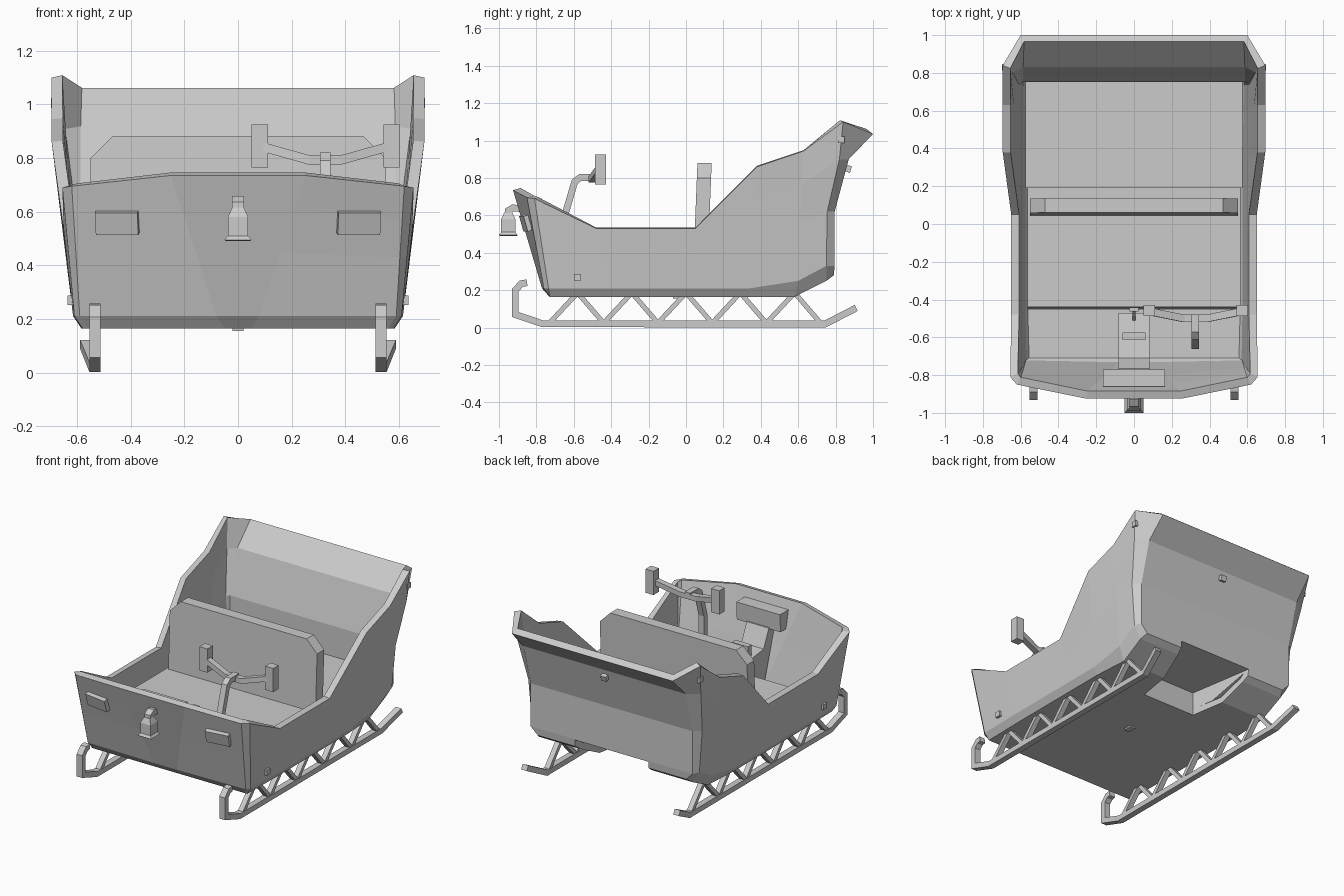
import bpy, bmesh
from mathutils import Vector as V

if "Cube" in bpy.data.objects:
    bpy.data.objects.remove(bpy.data.objects["Cube"])


def finish(name, bm):
    bmesh.ops.recalc_face_normals(bm, faces=bm.faces[:])
    me = bpy.data.meshes.new(name)
    bm.to_mesh(me)
    bm.free()
    ob = bpy.data.objects.new(name, me)
    bpy.context.collection.objects.link(ob)
    return ob


def loft(name, rings):
    """Skin closed rings of equal length and cap both ends."""
    bm = bmesh.new()
    vs = [[bm.verts.new(p) for p in r] for r in rings]
    n = len(vs[0])
    for a, b in zip(vs, vs[1:]):
        for i in range(n):
            bm.faces.new((a[i], a[(i + 1) % n], b[(i + 1) % n], b[i]))
    bm.faces.new(vs[0])
    bm.faces.new(vs[-1])
    return finish(name, bm)


def prism(name, outline, a, b):
    """Extrude a (y, z) outline along x."""
    return loft(name, [[(t, y, z) for y, z in outline] for t in (a, b)])


def box(name, centre, size, rot=(0, 0, 0)):
    bm = bmesh.new()
    bmesh.ops.create_cube(bm, size=1)
    bmesh.ops.scale(bm, vec=size, verts=bm.verts)
    ob = finish(name, bm)
    ob.location, ob.rotation_euler = centre, rot
    return ob


def bar(name, pts, width, thick, side=(1, 0, 0)):
    """Rectangular bar along a path with mitred bends."""
    pts, side, rings = [V(p) for p in pts], V(side), []
    for i, p in enumerate(pts):
        d0 = (p - pts[max(i - 1, 0)]).normalized()
        d1 = (pts[min(i + 1, len(pts) - 1)] - p).normalized()
        t = (d0 + d1).normalized()
        n = side.cross(t).normalized()
        k = 1 / max(0.5, t.dot(d1 if d1.length else d0))
        w, h = side * width / 2, n * thick / 2 * k
        rings.append([p + w + h, p - w + h, p - w - h, p + w - h])
    return loft(name, rings)


# Hull: columns from front to back, each a chine point and a rim point
cols = [((.08, -.77, .21), (.25, -.925, .735)),
        ((.59, -.76, .21), (.62, -.85, .695)),
        ((.61, -.735, .21), (.655, -.81, .69)),
        ((.615, -.44, .21), (.65, -.48, .53)),
        ((.615, .05, .21), (.65, .05, .53)),
        ((.615, .34, .21), (.695, .38, .86)),
        ((.62, .60, .25), (.695, .63, .945)),
        ((.625, .75, .33), (.695, .84, 1.10)),
        ((.605, .795, .33), (.60, 1.0, 1.035))]
rear_folds = {7: ((.65, .755, .62), (.685, .82, .90)),
              8: ((.605, .795, .62), (.605, .87, .90))}
floor_yz = [(-.73, .165)] * 3 + [(-.44, .165), (.05, .165), (.34, .165),
                                 (.58, .165), (.75, .25), (.79, .28)]
bm = bmesh.new()
sides = []
for s in (1, -1):
    grid = []
    for i, (c, r) in enumerate(cols):
        c, r = V(c), V(r)
        mid = rear_folds.get(i, (c.lerp(r, .45), c.lerp(r, .75)))
        fl = (c.x - (.05 if i > 5 else .03), *floor_yz[i])
        grid.append([bm.verts.new((p[0] * s, p[1], p[2])) for p in (fl, c, *mid, r)])
    for a, b in zip(grid, grid[1:]):
        for k in range(4):
            bm.faces.new((a[k], b[k], b[k + 1], a[k + 1]))
    sides.append(grid)
R, L = sides
for e in (0, -1):                      # front and back centre panels
    for k in range(4):
        bm.faces.new((R[e][k], R[e][k + 1], L[e][k + 1], L[e][k]))
bm.faces.new([R[i][0] for i in range(4)] + [L[i][0] for i in (3, 2, 1, 0)])
for i in range(3, 8):                  # rest of the belly
    bm.faces.new((R[i][0], R[i + 1][0], L[i + 1][0], L[i][0]))
hull = finish("hull", bm)
m = hull.modifiers.new("wall", 'SOLIDIFY')
m.thickness, m.offset, m.use_even_offset = .042, -1, True

# Cargo deck at the back, and the tapered recess under it
deck = prism("cargo_deck", [(.19, .20), (.50, .21), (.755, .31), (.755, .42), (.19, .42)],
             -.575, .575)
cutter = loft("recess_cutter", [[(-w, y, .1), (w, y, .1), (w, y, .325), (-w, y, .325)]
                                for y, w in ((.34, .2), (.83, .28))])
cutter.hide_render = True
cutter.display_type = 'WIRE'
for ob in (hull, deck):
    m = ob.modifiers.new("recess", 'BOOLEAN')
    m.operation, m.object, m.solver = 'DIFFERENCE', cutter, 'EXACT'

# Bench and its leaning, chamfered backrest
prism("bench_seat", [(-.455, .19), (.19, .19), (.19, .41), (-.44, .41)], -.565, .565)
back = [(-.55, .40), (.55, .40), (.55, .80), (.47, .88), (-.47, .88), (-.55, .80)]
loft("seat_back", [[(x, y + (z - .4) * .04, z) for x, z in back] for y in (.042, .118)])

# Runners with zigzag struts
for s, tag in ((1, "right"), (-1, "left")):
    x = .533 * s
    bar("runner_" + tag, [(x, -.85, .24), (x, -.88, .235), (x, -.913, .20), (x, -.913, .07),
                          (x, -.765, .02), (x, .745, .02), (x + .035 * s, .91, .105)],
        .042, .036)
    y = -.725
    for k in range(5):
        for y0, y1 in ((y, y + .135), (y + .28, y + .155)):
            bar("strut_" + tag, [(x, y0, .03), (x, y1, .175)], .036, .026)
        y += .29
    # front lights and side marker blocks
    box("front_light_" + tag, (.45 * s, -.85, .56), (.16, .04, .085), (.28, 0, .15 * s))
    box("front_marker_" + tag, (.62 * s, -.58, .27), (.03, .036, .036))
    box("rear_marker_" + tag, (.683 * s, .83, 1.005), (.03, .036, .036))
box("back_marker", (0, .865, .85), (.04, .035, .036), (-.3, 0, 0))
box("belly_plug", (0, -.04, .165), (.04, .06, .02))

# Lantern on a hook
def square(y, z, w):
    return [(-w, y - w, z), (w, y - w, z), (w, y + w, z), (-w, y + w, z)]


loft("lantern", [square(-.95, z, w) for z, w in
                 ((.49, .044), (.495, .05), (.51, .038), (.58, .038), (.615, .022))])
bar("lantern_hook", [(0, -.87, .635), (0, -.925, .64), (0, -.95, .625), (0, -.952, .59)],
    .045, .036)

# Console with dash plate, slot and lever
prism("console", [(-.71, .20), (-.47, .20), (-.47, .43), (-.71, .46), (-.765, .58),
                  (-.83, .58)], -.083, .083)
prism("dash_plate", [(-.835, .57), (-.775, .57), (-.77, .69), (-.86, .69)], -.163, .163)
box("console_slot", (0, -.595, .475), (.12, .04, .09))
bar("lever", [(0, -.53, .40), (0, -.455, .49)], .016, .016)
box("lever_grip", (0, -.452, .49), (.05, .02, .02))

# Steering column, handlebar and grips
bar("steering_column", [(.325, -.645, .19), (.325, -.645, .61), (.325, -.595, .78),
                        (.325, -.565, .803), (.325, -.48, .803)], .04, .036)
bar("handlebar", [(.09, -.465, .842), (.265, -.50, .793), (.385, -.50, .793),
                  (.56, -.465, .842)], .04, .034, (0, 1, 0))
for x in (.081, .573):
    box("grip", (x, -.457, .845), (.06, .058, .16))
